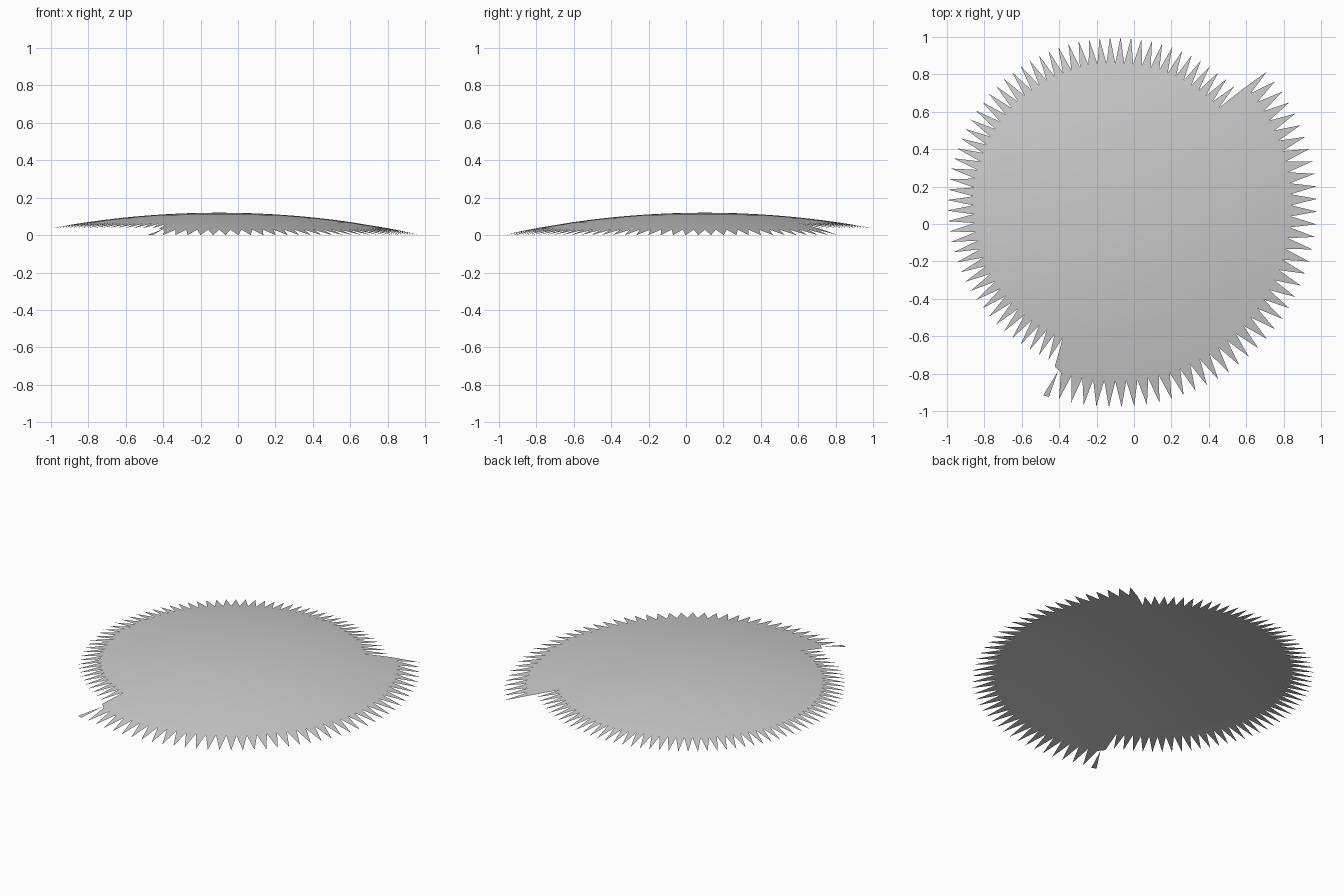
import bpy, bmesh, math

if "Cube" in bpy.data.objects:
    bpy.data.objects.remove(bpy.data.objects["Cube"])

CX, CY = -0.10, 0.10      # dome apex in plan
TOP, R = 0.12, 4.92       # dome height and sphere radius
PITCH = 3.6               # degrees per tooth
PHASE = 1.8


def on_dome(x, y):
    d2 = (x - CX) ** 2 + (y - CY) ** 2
    return (x, y, max(0.0, TOP - R + math.sqrt(R * R - d2)))


def polar(a, r):
    a = math.radians(a)
    return on_dome(CX + r * math.cos(a), CY + r * math.sin(a))


# toothed outline: short-radius arc, then long-radius arc
outline = []
for i in range(58):
    tip = PHASE + PITCH * (12 + i)
    outline += [(tip - PITCH / 2, 0.76), (tip, 0.90)]
outline[-1] = (249.4, 0.92)
for i in range(42):
    tip = PHASE + PITCH * (70 + i)
    outline += [(tip - PITCH / 2, 0.94), (tip, 1.08)]
outline.append((402.4, 0.92))

# domed sheet made of rings running out to the teeth
bm = bmesh.new()
apex = bm.verts.new(on_dome(CX, CY))
rings = []
for k in range(1, 9):
    rings.append([bm.verts.new(polar(a, 0.70 * k / 8)) for a, r in outline])
rings.append([bm.verts.new(polar(a, 0.72 if r in (0.76, 0.90) else 0.9)) for a, r in outline])
rings.append([bm.verts.new(polar(a, r)) for a, r in outline])
n = len(outline)
for j in range(n):
    bm.faces.new((apex, rings[0][j], rings[0][(j + 1) % n]))
    for a, b in zip(rings, rings[1:]):
        bm.faces.new((a[j], b[j], b[(j + 1) % n], a[(j + 1) % n]))

# flared sliver at the step
bm.faces.new([bm.verts.new(on_dome(*p)) for p in
              ((-0.405, -0.785), (-0.485, -0.915), (-0.455, -0.925))])

me = bpy.data.meshes.new("toothed_dome")
bm.to_mesh(me)
bm.free()
for p in me.polygons:
    p.use_smooth = True
ob = bpy.data.objects.new("toothed_dome", me)
bpy.context.collection.objects.link(ob)
